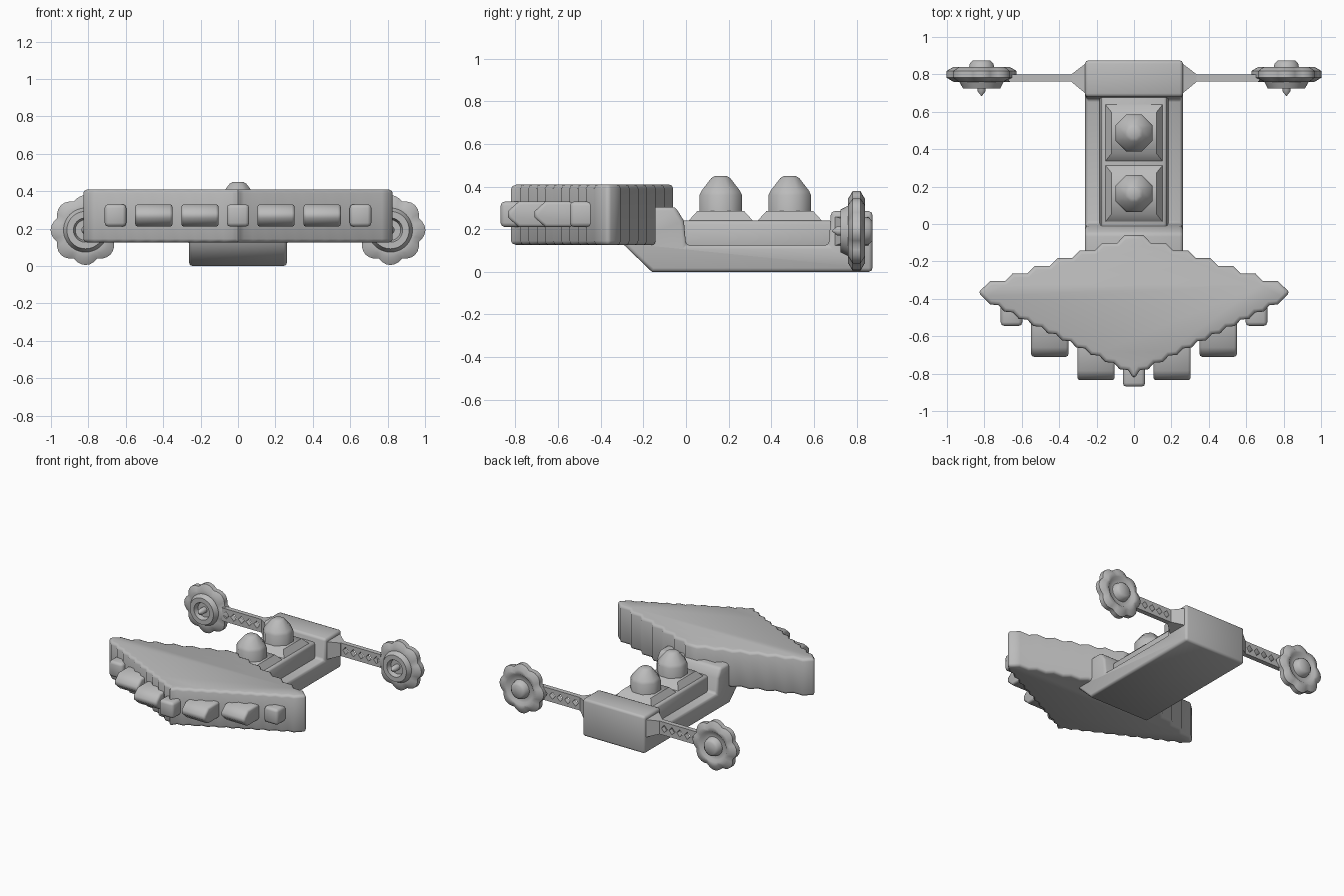
import bpy, bmesh, math
from mathutils import Vector

cube = bpy.data.objects.get("Cube")
if cube:
    bpy.data.objects.remove(cube, do_unlink=True)

grey = bpy.data.materials.new("hull_grey")
grey.use_nodes = True
grey.diffuse_color = (0.5, 0.5, 0.5, 1)
grey.node_tree.nodes["Principled BSDF"].inputs["Base Color"].default_value = (0.5, 0.5, 0.5, 1)


def finish(name, bm, bevel=0.0, sharp=50):
    """Round the hard edges, smooth the soft ones and make the object."""
    bmesh.ops.recalc_face_normals(bm, faces=bm.faces[:])
    if bevel:
        hard = [e for e in bm.edges if e.calc_face_angle(0) > math.radians(58)]
        bmesh.ops.bevel(bm, geom=hard, offset=bevel, segments=2, profile=0.5,
                        affect='EDGES', clamp_overlap=True)
    for f in bm.faces:
        f.smooth = True
    for e in bm.edges:
        e.smooth = e.calc_face_angle(0) < math.radians(sharp)
    mesh = bpy.data.meshes.new(name)
    bm.to_mesh(mesh)
    bm.free()
    mesh.materials.append(grey)
    obj = bpy.data.objects.new(name, mesh)
    bpy.context.collection.objects.link(obj)
    return obj


def prism(name, profile, axis, low, high, bevel=0.0):
    """Extrude a 2D profile along the x, y or z axis."""
    bm = bmesh.new()
    def place(p, d):
        p = list(p)
        p.insert(axis, d)
        return bm.verts.new(p)
    a = [place(p, low) for p in profile]
    b = [place(p, high) for p in profile]
    bm.faces.new(a)
    bm.faces.new(b[::-1])
    for i in range(len(a)):
        j = (i + 1) % len(a)
        bm.faces.new((a[i], a[j], b[j], b[i]))
    return finish(name, bm, bevel)


def frustum(name, lower, upper, bevel=0.0, axis=2):
    """Join two rectangles (a0, a1, b0, b1, height along the axis)."""
    bm = bmesh.new()
    loops = []
    for a0, a1, b0, b1, h in (lower, upper):
        loop = []
        for p in ((a0, b0), (a1, b0), (a1, b1), (a0, b1)):
            p = list(p)
            p.insert(axis, h)
            loop.append(bm.verts.new(p))
        bm.faces.new(loop)
        loops.append(loop)
    for i in range(4):
        j = (i + 1) % 4
        bm.faces.new((loops[0][i], loops[0][j], loops[1][j], loops[1][i]))
    return finish(name, bm, bevel)


def lathe(name, profile, centre, axis, sides, lobes=0, turn=0.0, sharp=50):
    """Revolve (radius, height) points; large radii may be scalloped."""
    bm = bmesh.new()
    rings = []
    for r, h in profile:
        ring = []
        for i in range(sides):
            t = 2 * math.pi * (i + turn) / sides
            rad = r
            if lobes and r > 0.13:
                rad -= 0.022 * (1 - abs(math.cos(lobes * t / 2)))
            p = [rad * math.cos(t), rad * math.sin(t)]
            p.insert(axis, h)
            ring.append(bm.verts.new(Vector(p) + Vector(centre)))
        rings.append(ring)
    for a, b in zip(rings, rings[1:]):
        for i in range(sides):
            j = (i + 1) % sides
            bm.faces.new((a[i], a[j], b[j], b[i]))
    bm.faces.new(rings[0])
    bm.faces.new(rings[-1][::-1])
    return finish(name, bm, sharp=sharp)


# Diamond bow plate with stepped edges
half = []
for k in range(7):
    y = -0.06 - 0.041 * k
    half += [(max(0.0, 0.12 * k - 0.03), y), (0.12 * k + 0.05, y)]
half += [(0.8, -0.335), (0.835, -0.365), (0.8, -0.4)]
for k in range(10):
    x, y = 0.77 - 0.077 * k, -0.43 - 0.0385 * k
    half += [(x, y), (x - 0.045, y - 0.004)]
half.append((0.0, -0.83))
outline = half + [(-x, y) for x, y in half[-2:0:-1]]
prism("bow_plate", outline, 2, 0.125, 0.41, 0.02)

# Keel, neck and stern block in one side profile
prism("hull", [(-0.29, 0.125), (-0.16, 0), (0.875, 0), (0.875, 0.285), (0.68, 0.285),
               (0.67, 0.125), (0.0, 0.125), (-0.01, 0.24), (-0.05, 0.305), (-0.29, 0.305)],
      0, -0.262, 0.262, 0.018)

# Raised deck with a turret on each plinth
frustum("deck", (-0.185, 0.185, -0.03, 0.69, 0.11), (-0.175, 0.175, -0.03, 0.69, 0.24), 0.015)
for label, y in (("front", 0.163), ("rear", 0.487)):
    frustum(label + "_turret_plinth", (-0.16, 0.16, y - 0.16, y + 0.16, 0.23),
            (-0.12, 0.12, y - 0.11, y + 0.11, 0.285))
    lathe(label + "_turret", [(0.108, 0.25), (0.108, 0.36), (0.098, 0.38), (0.048, 0.44), (0.03, 0.45)],
          (0, y, 0), 2, 8, turn=0.5, sharp=60)

# Bow guns: plain boxes at centre and tips, wedge-nosed blocks between
def box_gun(name, x, front, back, w):
    frustum(name, (x - w, x + w, 0.21, 0.33, front), (x - w, x + w, 0.21, 0.33, back), 0.02, axis=1)

box_gun("centre_gun", 0, -0.87, -0.7, 0.06)
for side, s in (("left", 1), ("right", -1)):
    box_gun(side + "_tip_gun", s * 0.655, -0.545, -0.38, 0.058)
    for label, x, y in (("inner", 0.203, -0.835), ("outer", 0.45, -0.71)):
        prism(f"{side}_{label}_gun",
              [(y, 0.255), (y, 0.285), (y + 0.05, 0.33), (y + 0.27, 0.33), (y + 0.27, 0.21), (y + 0.05, 0.21)],
              0, s * x - 0.1, s * x + 0.1, 0.015)

    # Outrigger arm: two toothed strips that leave diamond holes
    frustum(side + "_arm_root", (0.69, 0.865, 0.12, 0.26, s * 0.25),
            (0.76, 0.8, 0.145, 0.245, s * 0.335), axis=0)
    teeth = []
    for k in range(5):
        x = 0.34 + 0.065 * k
        teeth += [(x, -0.004), (x + 0.008, -0.004), (x + 0.034, 0.028)]
    teeth += [(0.67, -0.004), (0.67, 0.05), (0.32, 0.05), (0.32, -0.004)]
    for label, d in (("upper", 1), ("lower", -1)):
        prism(f"{side}_{label}_arm", [(s * x, 0.195 + d * z) for x, z in teeth], 1, 0.762, 0.798)

    # Scalloped end wheel with raised front ring, spike and rear hub
    lathe(side + "_wheel",
          [(0.002, -0.115), (0.022, -0.09), (0.022, -0.04), (0.055, -0.04), (0.065, -0.075),
           (0.1, -0.075), (0.118, -0.04), (0.15, -0.04), (0.187, -0.018), (0.187, 0.018),
           (0.15, 0.04), (0.115, 0.04), (0.1, 0.025), (0.07, 0.025), (0.062, 0.06), (0.045, 0.075)],
          (s * 0.815, 0.8, 0.192), 1, 48, lobes=8)
